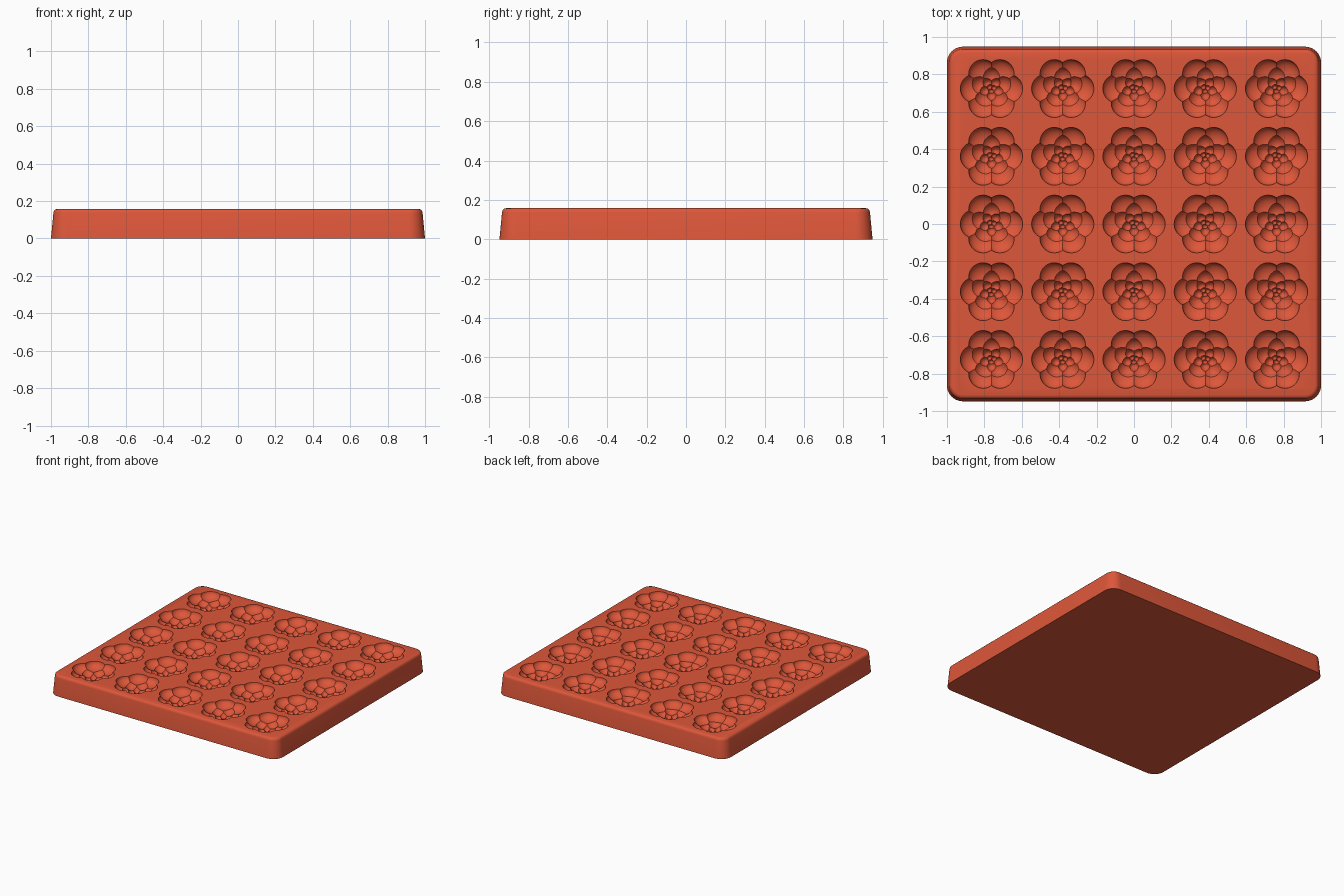
import bpy, bmesh
from math import sin, cos, pi, radians
from mathutils import Matrix

old = bpy.data.objects.get("Cube")
if old:
    bpy.data.objects.remove(old, do_unlink=True)

HALF_X, HALF_Y, TOP, CORNER = 1.0, 0.948, 0.158, 0.085
PITCH_X, PITCH_Y = 0.381, 0.362


def make_material(name, rgb):
    mat = bpy.data.materials.new(name)
    mat.use_nodes = True
    colour = (*rgb, 1.0)
    mat.diffuse_color = colour
    mat.node_tree.nodes["Principled BSDF"].inputs["Base Color"].default_value = colour
    return mat


def add_object(name, bm):
    bmesh.ops.recalc_face_normals(bm, faces=bm.faces)
    mesh = bpy.data.meshes.new(name)
    bm.to_mesh(mesh)
    bm.free()
    obj = bpy.data.objects.new(name, mesh)
    bpy.context.collection.objects.link(obj)
    return obj


def activate(obj):
    bpy.ops.object.select_all(action='DESELECT')
    obj.select_set(True)
    bpy.context.view_layer.objects.active = obj


def boolean(obj, cutter, operation):
    mod = obj.modifiers.new("boolean", 'BOOLEAN')
    mod.operation = operation
    mod.solver = 'MANIFOLD'
    mod.object = cutter
    activate(obj)
    bpy.ops.object.modifier_apply(modifier=mod.name)


def rounded_ring(bm, inset, z, steps=10):
    ring = []
    r = CORNER - inset
    for quarter, (sx, sy) in enumerate([(1, 1), (-1, 1), (-1, -1), (1, -1)]):
        for i in range(steps + 1):
            a = (quarter + i / steps) * pi / 2
            ring.append(bm.verts.new((sx * (HALF_X - CORNER) + r * cos(a),
                                      sy * (HALF_Y - CORNER) + r * sin(a), z)))
    return ring


# Tapered tray with rounded corners and a soft top edge
bm = bmesh.new()
profile = [(0, 0), (0.013, TOP - 0.022), (0.016, TOP - 0.010),
           (0.023, TOP - 0.003), (0.034, TOP)]
rings = [rounded_ring(bm, inset, z) for inset, z in profile]
for low, high in zip(rings, rings[1:]):
    for i in range(len(low)):
        j = (i + 1) % len(low)
        bm.faces.new((low[i], low[j], high[j], high[i]))
bm.faces.new(rings[0])
bm.faces.new(rings[-1])
tray = add_object("mould_tray", bm)


# Rose cutter: layers of overlapping petals, deeper toward the centre
def petal(x, y, z, radius, height):
    bm = bmesh.new()
    bmesh.ops.create_uvsphere(
        bm, u_segments=28, v_segments=16, radius=1,
        matrix=Matrix.Translation((x, y, z)) @ Matrix.Diagonal((radius, radius, height, 1)))
    return add_object("petal_cutter", bm)


# count, ring distance, petal radius, depth, start angle
layers = [(6, 0.090, 0.077, 0.050, 0),
          (5, 0.060, 0.060, 0.074, 90),
          (5, 0.034, 0.040, 0.092, 54),
          (3, 0.013, 0.024, 0.104, 20)]
rose = petal(0, 0, TOP + 0.001, 0.07, 0.07)
rose.name = "rose_cutter"
for count, distance, radius, depth, start in layers:
    for i in range(count):
        a = radians(start) + i * 2 * pi / count
        part = petal(distance * cos(a), distance * sin(a), TOP + 0.001, radius, depth)
        boolean(rose, part, 'UNION')
        bpy.data.objects.remove(part, do_unlink=True)

# Five by five grid of roses
rose.location = (-2 * PITCH_X, -2 * PITCH_Y, 0)
for offset in ((PITCH_X, 0, 0), (0, PITCH_Y, 0)):
    array = rose.modifiers.new("grid", 'ARRAY')
    array.count = 5
    array.use_relative_offset = False
    array.use_constant_offset = True
    array.constant_offset_displace = offset
bpy.context.view_layer.update()
boolean(tray, rose, 'DIFFERENCE')
bpy.data.objects.remove(rose, do_unlink=True)

# Colour and shading
tray.data.materials.clear()
tray.data.materials.append(make_material("terracotta_red", (0.73, 0.095, 0.042)))
for face in tray.data.polygons:
    face.material_index = 0
activate(tray)
bpy.ops.object.shade_smooth_by_angle(angle=radians(32))
